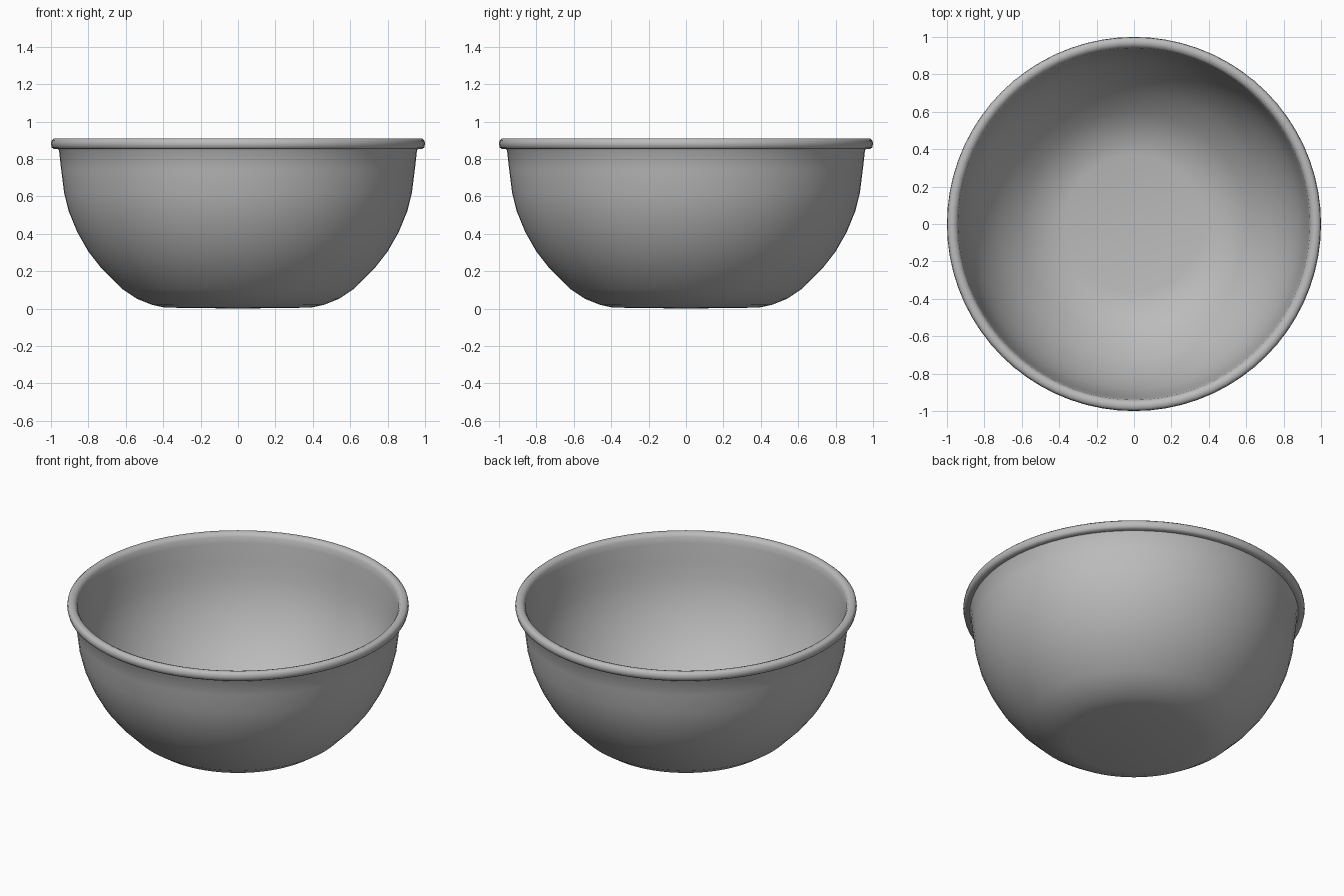
import bpy, bmesh, math

cube = bpy.data.objects.get("Cube")
if cube:
    bpy.data.objects.remove(cube, do_unlink=True)

SIDES = 72

# Single grey glaze
glaze = bpy.data.materials.new("grey_glaze")
glaze.use_nodes = True
colour = (0.5, 0.5, 0.5, 1)
glaze.diffuse_color = colour
glaze.node_tree.nodes["Principled BSDF"].inputs["Base Color"].default_value = colour


def lathe(name, profile):
    """Spin a profile of (radius, height) points around z."""
    bm = bmesh.new()
    verts = [bm.verts.new((r, 0, z)) for r, z in profile]
    edges = [bm.edges.new(pair) for pair in zip(verts, verts[1:])]
    bmesh.ops.spin(bm, geom=verts + edges, axis=(0, 0, 1), cent=(0, 0, 0),
                   angle=math.tau, steps=SIDES)
    bmesh.ops.remove_doubles(bm, verts=bm.verts[:], dist=0.0005)
    bmesh.ops.recalc_face_normals(bm, faces=bm.faces[:])
    mesh = bpy.data.meshes.new(name)
    bm.to_mesh(mesh)
    bm.free()
    mesh.materials.append(glaze)
    obj = bpy.data.objects.new(name, mesh)
    bpy.context.collection.objects.link(obj)
    bpy.ops.object.select_all(action="DESELECT")
    obj.select_set(True)
    bpy.context.view_layer.objects.active = obj
    bpy.ops.object.shade_smooth_by_angle(angle=math.radians(50))
    return obj


# Outer wall from the flat foot up to the underside of the rim
outer = [(0, 0), (0.39, 0.005), (0.46, 0.02), (0.54, 0.052), (0.62, 0.105),
         (0.73, 0.215), (0.80, 0.305), (0.86, 0.41), (0.905, 0.52),
         (0.93, 0.62), (0.945, 0.74), (0.957, 0.845)]
# Rolled rim, from its underside over the top to the inner lip
rim = [(0.962, 0.853), (0.985, 0.853), (0.996, 0.862), (1.0, 0.88),
       (0.997, 0.898), (0.986, 0.908), (0.968, 0.91), (0.951, 0.903),
       (0.941, 0.887)]
# Inner wall down to the flat floor
inner = [(0.935, 0.85), (0.923, 0.74), (0.908, 0.63), (0.883, 0.53),
         (0.84, 0.425), (0.78, 0.32), (0.71, 0.23), (0.60, 0.125),
         (0.52, 0.072), (0.44, 0.04), (0.37, 0.026), (0, 0.024)]

lathe("bowl", outer + rim + inner)
